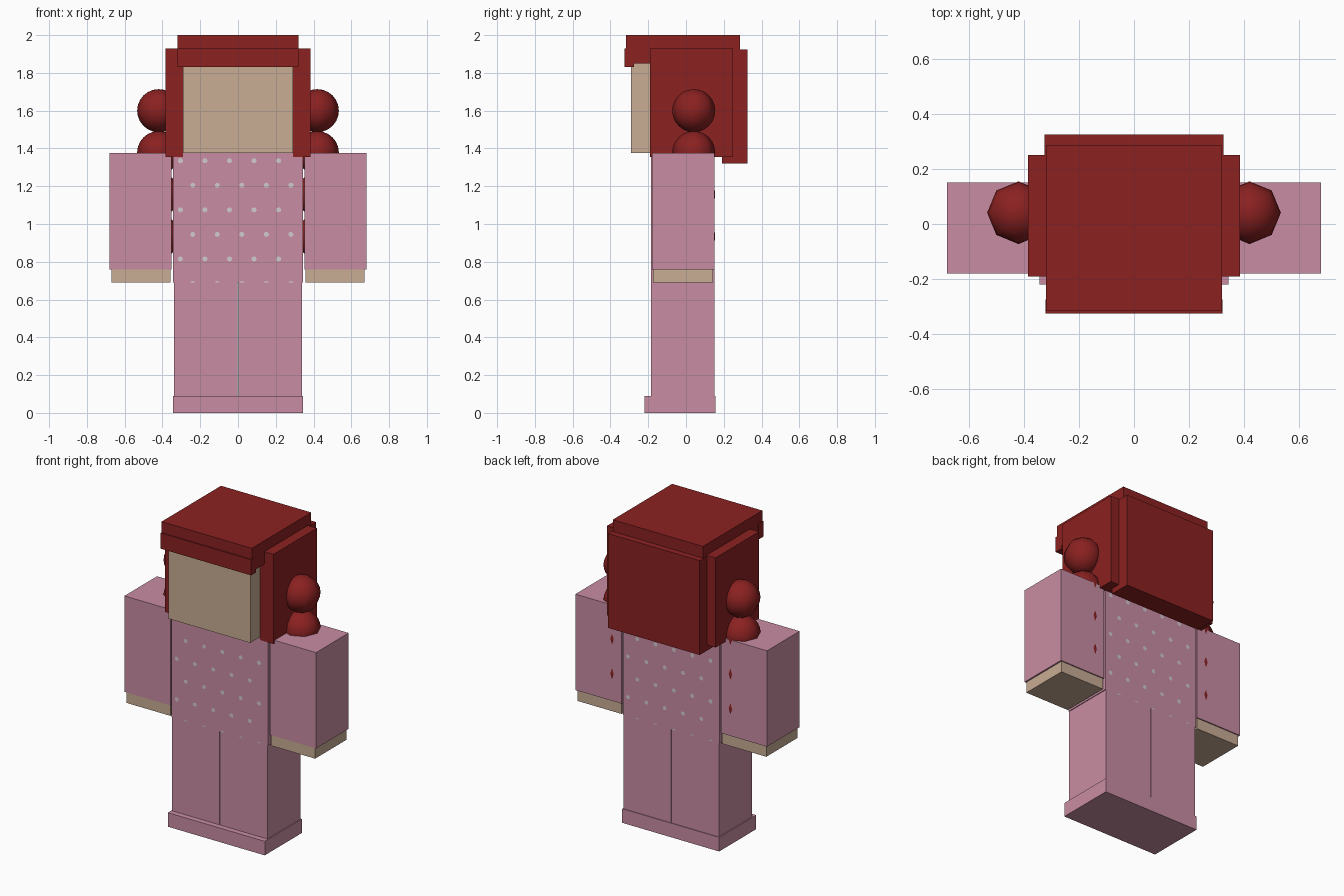
import bpy, bmesh, math

cube = bpy.data.objects.get("Cube")
if cube:
    bpy.data.objects.remove(cube, do_unlink=True)


def material(name, rgb):
    m = bpy.data.materials.new(name)
    m.use_nodes = True
    m.diffuse_color = (*rgb, 1)
    m.node_tree.nodes["Principled BSDF"].inputs["Base Color"].default_value = (*rgb, 1)
    return m


PINK = material("pink cloth", (0.584, 0.266, 0.367))
RED = material("dark red hair", (0.258, 0.015, 0.015))
TAN = material("tan skin", (0.578, 0.413, 0.296))
PALE = material("pale dots", (0.64, 0.60, 0.61))


def add_mesh(name, bm, mat):
    mesh = bpy.data.meshes.new(name)
    bm.to_mesh(mesh)
    bm.free()
    mesh.materials.append(mat)
    obj = bpy.data.objects.new(name, mesh)
    bpy.context.collection.objects.link(obj)
    return obj


def box(name, xs, ys, zs, mat):
    """Box given by its extent along each axis."""
    bm = bmesh.new()
    bmesh.ops.create_cube(bm, size=1)
    for v in bm.verts:
        for i, (lo, hi) in enumerate((xs, ys, zs)):
            v.co[i] = hi if v.co[i] > 0 else lo
    return add_mesh(name, bm, mat)


def side_box(name, xs, ys, zs, mat):
    """Box on the left side and its mirror on the right."""
    box("left_" + name, xs, ys, zs, mat)
    box("right_" + name, (-xs[1], -xs[0]), ys, zs, mat)


# Body
box("torso", (-0.343, 0.343), (-0.185, 0.15), (0.69, 1.375), PINK)
side_box("leg", (0.002, 0.338), (-0.185, 0.15), (0.085, 0.69), PINK)
box("shoes", (-0.344, 0.344), (-0.22, 0.155), (0, 0.09), PINK)
side_box("sleeve", (0.352, 0.68), (-0.18, 0.15), (0.76, 1.375), PINK)
side_box("hand", (0.357, 0.67), (-0.175, 0.143), (0.69, 0.76), TAN)

# Head and hair
box("head", (-0.29, 0.29), (-0.29, 0.2), (1.375, 1.86), TAN)
box("hair_top", (-0.32, 0.32), (-0.317, 0.285), (1.85, 2.0), RED)
box("hair_fringe", (-0.321, 0.321), (-0.326, -0.275), (1.83, 1.93), RED)
box("hair_back", (-0.325, 0.325), (0.19, 0.325), (1.32, 1.925), RED)
side_box("hair_panel", (0.29, 0.385), (-0.19, 0.25), (1.355, 1.93), RED)

# Pigtails: chains of balls partly sunk into the sleeves
for side, sign in (("left", 1), ("right", -1)):
    for i in range(4):
        bm = bmesh.new()
        bmesh.ops.create_uvsphere(bm, u_segments=8, v_segments=12, radius=0.114)
        for f in bm.faces:
            f.smooth = True
        ball = add_mesh(f"{side}_pigtail_ball_{i + 1}", bm, RED)
        ball.location = (sign * 0.42, 0.041, 1.6 - 0.222 * i)

# Staggered dots on the front and back of the torso
for name, y, turn in (("front_dots", -0.187, 1), ("back_dots", 0.152, -1)):
    bm = bmesh.new()
    for row in range(6):
        z = 1.335 - 0.13 * row
        for col in range(5):
            x = -0.305 + 0.13 * col + 0.065 * (row % 2)
            ring = []
            for k in range(7):
                a = math.tau * k / 7
                ring.append(bm.verts.new((turn * (x + 0.014 * math.cos(a)), y,
                                          max(0.691, z + 0.014 * math.sin(a)))))
            bm.faces.new(ring)
    add_mesh(name, bm, PALE)
